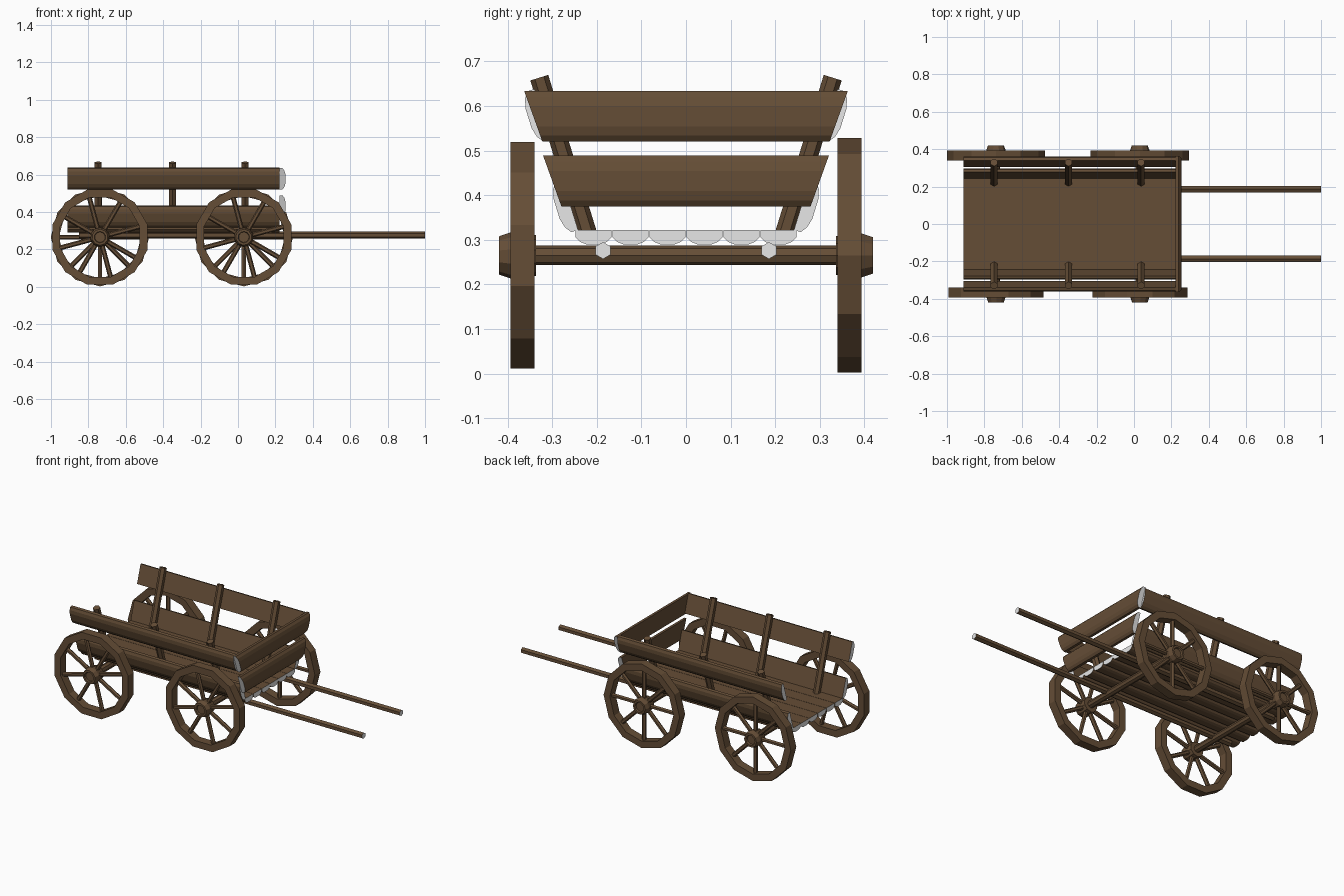
import bpy, bmesh
from math import sin, cos, pi, atan, radians
from mathutils import Matrix, Vector

if "Cube" in bpy.data.objects:
    bpy.data.objects.remove(bpy.data.objects["Cube"])


def material(name, rgb):
    m = bpy.data.materials.new(name)
    m.use_nodes = True
    m.diffuse_color = (*rgb, 1)
    m.node_tree.nodes["Principled BSDF"].inputs["Base Color"].default_value = (*rgb, 1)
    return m


WOOD = material("brown wood", (0.13, 0.075, 0.037))
PALE = material("pale cut end", (0.8, 0.8, 0.8))


def finish(bm, name):
    bmesh.ops.recalc_face_normals(bm, faces=bm.faces)
    mesh = bpy.data.meshes.new(name)
    bm.to_mesh(mesh)
    bm.free()
    mesh.materials.append(WOOD)
    mesh.materials.append(PALE)
    ob = bpy.data.objects.new(name, mesh)
    bpy.context.collection.objects.link(ob)
    return ob


def frame(origin, along, across, out):
    """Matrix whose columns are a plank's length, width and rounded side."""
    m = Matrix((along, across, out)).transposed().to_4x4()
    m.translation = origin
    return m


HALF_LOG = [(-.5, 0), (.5, 0), (.5, .5), (.38, .82), (.2, 1), (-.2, 1), (-.38, .82), (-.5, .5)]


def plank(name, length, width, thick, matrix, slant=0.0):
    """Half-log board with pale ends; slant makes it longer toward +width."""
    bm = bmesh.new()
    rings = []
    for s in (-1, 1):
        rings.append([bm.verts.new(matrix @ Vector((s * (length / 2 + slant * u * width), u * width, v * thick)))
                      for u, v in HALF_LOG])
        bm.faces.new(rings[-1]).material_index = 1
    n = len(HALF_LOG)
    for i in range(n):
        j = (i + 1) % n
        bm.faces.new((rings[0][i], rings[0][j], rings[1][j], rings[1][i]))
    return finish(bm, name)


def add_rod(bm, a, b, radius, sides=6, pale=False):
    a, b = Vector(a), Vector(b)
    m = Matrix.Translation((a + b) / 2) @ (b - a).to_track_quat('Z', 'Y').to_matrix().to_4x4()
    made = bmesh.ops.create_cone(bm, cap_ends=True, segments=sides, radius1=radius, radius2=radius,
                                 depth=(b - a).length, matrix=m)
    if pale:
        for f in {f for v in made["verts"] for f in v.link_faces}:
            f.material_index = int(len(f.verts) == sides)


def rod(name, a, b, radius, sides=6, pale=False):
    bm = bmesh.new()
    add_rod(bm, a, b, radius, sides, pale)
    return finish(bm, name)


def add_lathe(bm, profile, centre, side, sides, turn=0.0, closed=False):
    """Turn (radius, y) points about the wheel axis."""
    rings = [[bm.verts.new((centre[0] + r * cos(turn + 2 * pi * k / sides), side * y,
                            centre[1] + r * sin(turn + 2 * pi * k / sides))) for k in range(sides)]
             for r, y in profile]
    pairs = list(zip(rings, rings[1:]))
    if closed:
        pairs.append((rings[-1], rings[0]))
    else:
        bm.faces.new(rings[0])
        bm.faces.new(rings[-1])
    for p, q in pairs:
        for k in range(sides):
            j = (k + 1) % sides
            bm.faces.new((p[k], p[j], q[j], q[k]))


# Wheels: faceted rim, round spokes and a tapered hub with a recessed end
def wheel(name, x, side, turn):
    bm = bmesh.new()
    z = 0.265
    add_lathe(bm, [(.263, .34), (.263, .394), (.22, .394), (.22, .34)], (x, z), side, 12, turn, True)
    add_lathe(bm, [(.046, .336), (.052, .393), (.043, .419), (.031, .419), (.028, .408)], (x, z), side, 10, turn)
    for k in range(8):
        a = turn + 2 * pi * k / 8
        add_rod(bm, (x + .04 * cos(a), side * .367, z + .04 * sin(a)),
                (x + .23 * cos(a), side * .367, z + .23 * sin(a)), .013)
    finish(bm, name)


for label, x in (("rear", -.738), ("front", .031)):
    for s, flank, turn in ((-1, "right", radians(15)), (1, "left", 0)):
        wheel(f"{label}_wheel_{flank}", x, s, turn)
    rod(label + "_axle", (x, -.345, .265), (x, .345, .265), .022, 8)

# Floor planks, flat side up
X0, X1 = -.912, .222
MID, LEN = (X0 + X1) / 2, X1 - X0
for i in range(6):
    y = (i - 2.5) * .083
    plank(f"floor_plank_{i + 1}", LEN, .081, .032,
          frame((MID, y, .322), (1, 0, 0), (0, 1, 0), (0, 0, -1)))

# Leaning posts with boards on their outer sides
LEAN = .31
ang = atan(LEAN)
for s, flank in ((-1, "right"), (1, "left")):
    up = Vector((0, s * sin(ang), cos(ang)))
    out = Vector((0, s * cos(ang), -sin(ang)))
    foot = Vector((0, s * .221, .315))
    for i, x in enumerate((-.748, -.35, .038)):
        base = foot + Vector((x, 0, 0))
        rod(f"side_post_{flank}_{i + 1}", base, base + up * .365, .021)
    for label, height in (("lower", .072), ("upper", .285)):
        origin = foot + up * height + out * .018 + Vector((MID, 0, 0))
        plank(f"{label}_side_board_{flank}", LEN, .118, .032, frame(origin, (1, 0, 0), up, out))
    # Long pulling shafts under the floor
    rod(f"shaft_{flank}", (-.85, s * .186, .276), (1, s * .186, .276), .019, 6, True)

# Boards closing the front end, with ends slanted to match the sides
for label, z, length in (("lower", .432, .60), ("upper", .577, .685)):
    plank(label + "_end_board", length, .114, .032,
          frame((X1, 0, z), (0, 1, 0), (0, 0, 1), (1, 0, 0)), .36)
